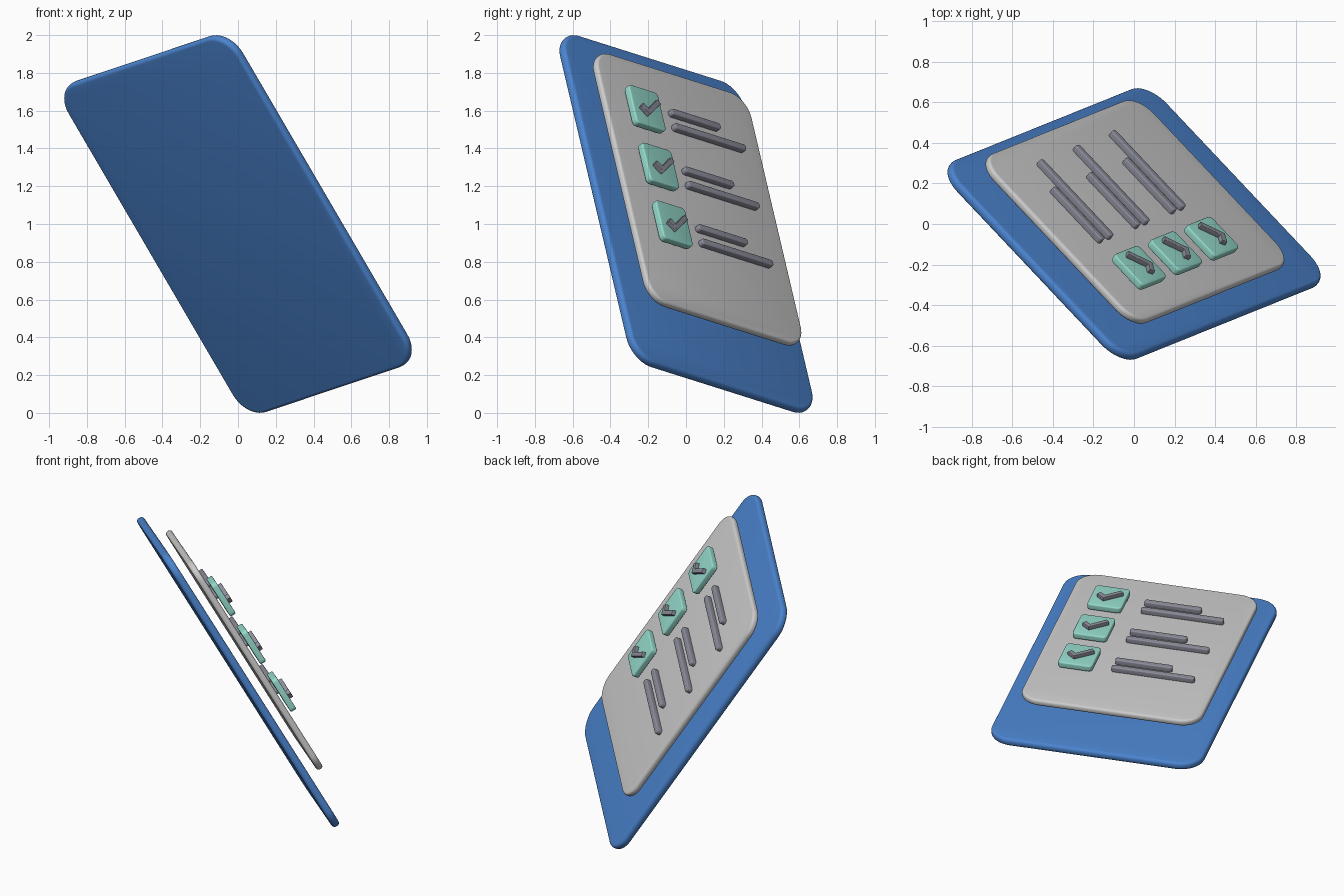
import bpy, bmesh, math
from mathutils import Matrix, Vector

if "Cube" in bpy.data.objects:
    bpy.data.objects.remove(bpy.data.objects["Cube"])

# Tilted frame of the sheet: r = right, w = up, n = facing direction
r = Vector((-0.669, 0.709, -0.224)).normalized()
w = Vector((-0.495, -0.198, 0.846))
w = (w - r * w.dot(r)).normalized()
n = r.cross(w)
FRAME = Matrix.Translation((0, 0, 1)) @ Matrix((r, w, n)).transposed().to_4x4()


def material(name, color):
    m = bpy.data.materials.new(name)
    m.diffuse_color = (*color, 1)
    m.use_nodes = True
    m.node_tree.nodes["Principled BSDF"].inputs["Base Color"].default_value = m.diffuse_color
    return m


BLUE = material("blue", (0.07, 0.23, 0.62))
TEAL = material("teal", (0.30, 0.70, 0.60))
SLATE = material("slate", (0.27, 0.27, 0.33))


def rounded_rect(a, b, rad, seg=10):
    """Outline of a rectangle with half sizes a, b and round corners."""
    pts = []
    for k, (sx, sy) in enumerate(((1, 1), (-1, 1), (-1, -1), (1, -1))):
        for i in range(seg + 1):
            t = math.pi / 2 * (k + i / seg)
            pts.append((sx * (a - rad) + rad * math.cos(t),
                        sy * (b - rad) + rad * math.sin(t)))
    return pts


def slab(name, outline, center, half, bevel, mat=None):
    """Plate extruded from an outline, with softened front and back rims."""
    bm = bmesh.new()
    base = bm.faces.new([bm.verts.new((x, y, -half)) for x, y in outline])
    top = bmesh.ops.extrude_face_region(bm, geom=[base], use_keep_orig=True)["geom"]
    for v in top:
        if isinstance(v, bmesh.types.BMVert):
            v.co.z = half
    bmesh.ops.recalc_face_normals(bm, faces=bm.faces)
    rims = [e for e in bm.edges if abs(e.verts[0].co.z - e.verts[1].co.z) < 1e-6]
    bmesh.ops.bevel(bm, geom=rims, offset=bevel, segments=4, profile=0.5,
                    affect='EDGES', clamp_overlap=True)
    me = bpy.data.meshes.new(name)
    bm.to_mesh(me)
    bm.free()
    ob = bpy.data.objects.new(name, me)
    bpy.context.collection.objects.link(ob)
    ob.matrix_world = FRAME @ Matrix.Translation(center)
    if mat:
        me.materials.append(mat)
    bpy.ops.object.select_all(action='DESELECT')
    ob.select_set(True)
    bpy.context.view_layer.objects.active = ob
    bpy.ops.object.shade_smooth_by_angle(angle=math.radians(40))
    return ob


# Backing board and floating paper sheet
slab("board", rounded_rect(0.68, 1.03, 0.15), (0, 0, 0), 0.025, 0.02, BLUE)
slab("paper", rounded_rect(0.578, 0.785, 0.13), (0.01, 0.095, 0.105), 0.021, 0.016)

# Tick outline, relative to the box centre
TICK = [(-0.070, -0.020), (-0.020, -0.062), (0.088, 0.032),
        (0.068, 0.056), (-0.018, -0.022), (-0.050, 0.004)]

# Three checklist rows: box, tick, short line, long line
for i in range(3):
    y = 0.545 - 0.361 * i
    slab(f"check_box_{i+1}", rounded_rect(0.11, 0.121, 0.025, 5),
         (-0.305, y, 0.16), 0.02, 0.008, TEAL)
    slab(f"tick_{i+1}", TICK, (-0.305, y, 0.19), 0.014, 0.004, SLATE)
    for kind, length, dy in (("short", 0.365, 0.05), ("long", 0.53, -0.04)):
        slab(f"{kind}_line_{i+1}", rounded_rect(length / 2, 0.019, 0.015, 4),
             (-0.087 + length / 2, y + dy, 0.14), 0.018, 0.006, SLATE)
